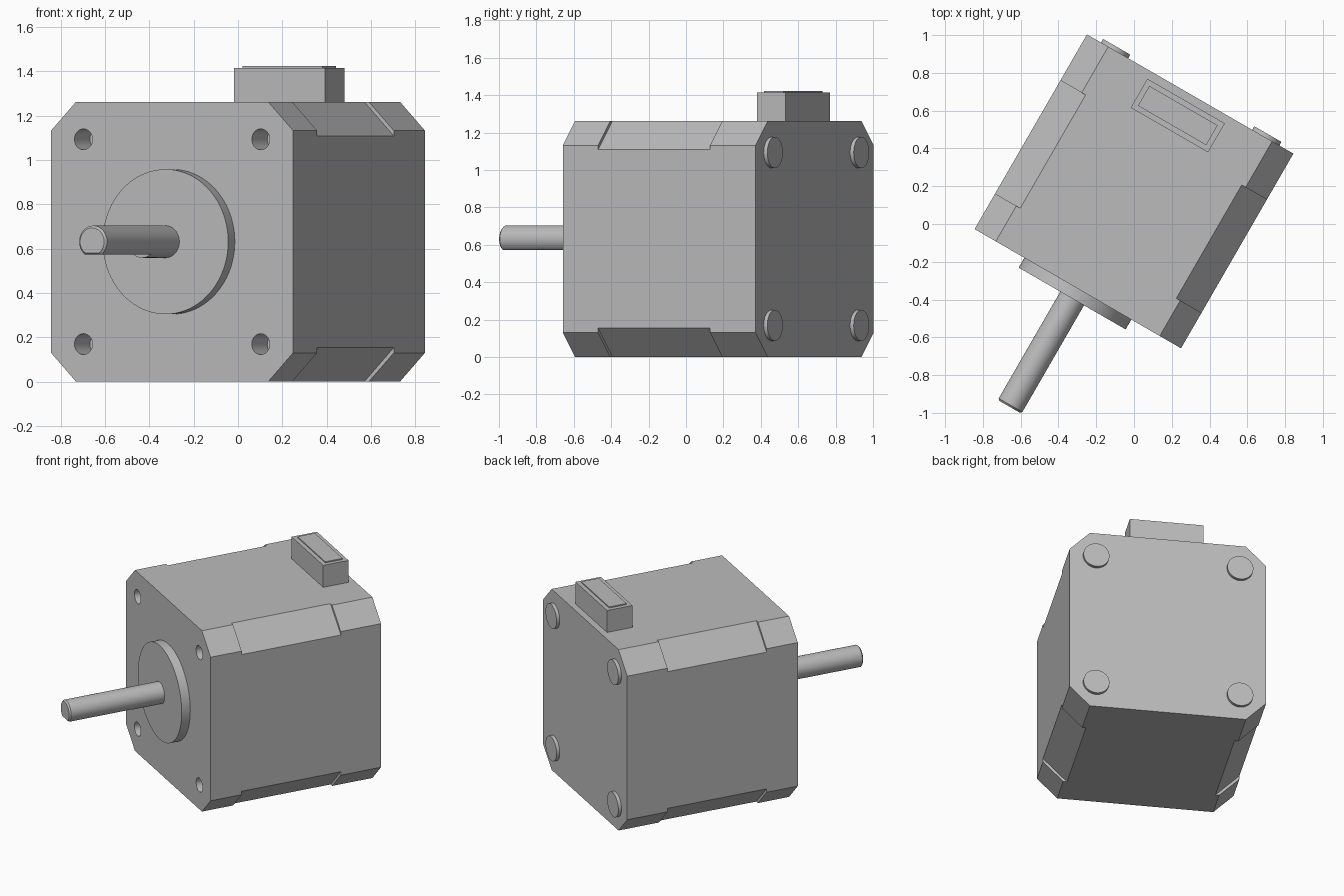
import bpy
import bmesh
from math import cos, sin, pi, radians
from mathutils import Matrix

if "Cube" in bpy.data.objects:
    bpy.data.objects.remove(bpy.data.objects["Cube"], do_unlink=True)

# Single flat grey
grey = bpy.data.materials.new("motor grey")
grey.use_nodes = True
tone = (0.5, 0.5, 0.5, 1)
grey.diffuse_color = tone
grey.node_tree.nodes["Principled BSDF"].inputs["Base Color"].default_value = tone

# Motor frame: origin at the middle of the front face, y runs to the back
HALF = 0.631
LENGTH = 1.19
BOLT = 0.462
PLACE = Matrix.Translation((-0.2975, -0.3425, HALF)) @ Matrix.Rotation(radians(-30), 4, "Z")


def circle(r, n=64, cx=0, cz=0, flat=None):
    pts = []
    for i in range(n):
        a = 2 * pi * i / n
        z = r * sin(a)
        if flat is not None:
            z = max(z, -flat)
        pts.append((cx + r * cos(a), cz + z))
    return pts


def octagon(c):
    h, k = HALF, HALF - c
    return [(h, -k), (h, k), (k, h), (-k, h), (-h, k), (-h, -k), (-k, -h), (k, -h)]


def rect(x, z0, z1):
    return [(x, z0), (x, z1), (-x, z1), (-x, z0)]


def loft(name, rings, smooth=False):
    """Skin a list of (y, outline) rings and cap both ends."""
    bm = bmesh.new()
    loops = [[bm.verts.new((x, y, z)) for x, z in pts] for y, pts in rings]
    n = len(loops[0])
    for a, b in zip(loops, loops[1:]):
        for i in range(n):
            j = (i + 1) % n
            bm.faces.new((a[i], a[j], b[j], b[i]))
    bm.faces.new(loops[0])
    bm.faces.new(loops[-1])
    bmesh.ops.remove_doubles(bm, verts=bm.verts, dist=1e-5)
    bmesh.ops.recalc_face_normals(bm, faces=bm.faces)
    mesh = bpy.data.meshes.new(name)
    bm.to_mesh(mesh)
    bm.free()
    mesh.materials.append(grey)
    ob = bpy.data.objects.new(name, mesh)
    bpy.context.collection.objects.link(ob)
    ob.matrix_world = PLACE
    bpy.ops.object.select_all(action="DESELECT")
    ob.select_set(True)
    bpy.context.view_layer.objects.active = ob
    if smooth:
        bpy.ops.object.shade_smooth_by_angle(angle=radians(30))
    return ob


def prism(name, pts, y0, y1, smooth=False):
    return loft(name, [(y0, pts), (y1, pts)], smooth)


# Body: two end caps around a core with slightly deeper corner chamfers
CORE_START, CORE_END = 0.217, 0.909
front_cap = prism("front_end_cap", octagon(0.13), 0, CORE_START)
prism("stator_core", octagon(0.154), CORE_START, CORE_END)
prism("rear_end_cap", octagon(0.13), CORE_END, LENGTH)

# Mounting holes in the front, bolt heads on the back
for sx, side in ((1, "left"), (-1, "right")):
    for sz, level in ((1, "upper"), (-1, "lower")):
        cx, cz = sx * BOLT, sz * BOLT
        cutter = prism("hole_cutter", circle(0.047, 32, cx, cz), -0.1, 0.14)
        cutter.hide_render = True
        bpy.context.view_layer.objects.active = front_cap
        cut = front_cap.modifiers.new("mounting hole", "BOOLEAN")
        cut.operation = "DIFFERENCE"
        cut.solver = "EXACT"
        cut.object = cutter
        bpy.ops.object.modifier_apply(modifier=cut.name)
        bpy.data.objects.remove(cutter, do_unlink=True)
        prism(f"{level}_{side}_bolt_head", circle(0.083, 48, cx, cz),
              LENGTH - 0.01, LENGTH + 0.022, True)

bpy.ops.object.select_all(action="DESELECT")
front_cap.select_set(True)
bpy.context.view_layer.objects.active = front_cap
bpy.ops.object.shade_smooth_by_angle(angle=radians(30))

# Raised pilot disc
prism("pilot_disc", circle(0.327, 96), -0.06, 0.01, True)

# Shaft: round at the root, then cut flat underneath with a bevelled tip
R, FLAT, STEP, TIP = 0.0725, 0.058, -0.27, -0.722
prism("shaft_root", circle(R), STEP, -0.05, True)
d_cut = circle(R, flat=FLAT)
tip = circle(R - 0.01, flat=FLAT - 0.008)
loft("shaft", [(TIP, tip), (TIP + 0.01, d_cut), (STEP, d_cut)], True)

# Connector on top with a slightly raised lid
prism("connector_housing", rect(0.2365, HALF - 0.01, 0.784), 0.97, 1.147)
prism("connector_lid", rect(0.2085, 0.78, 0.792), 0.998, 1.119)
